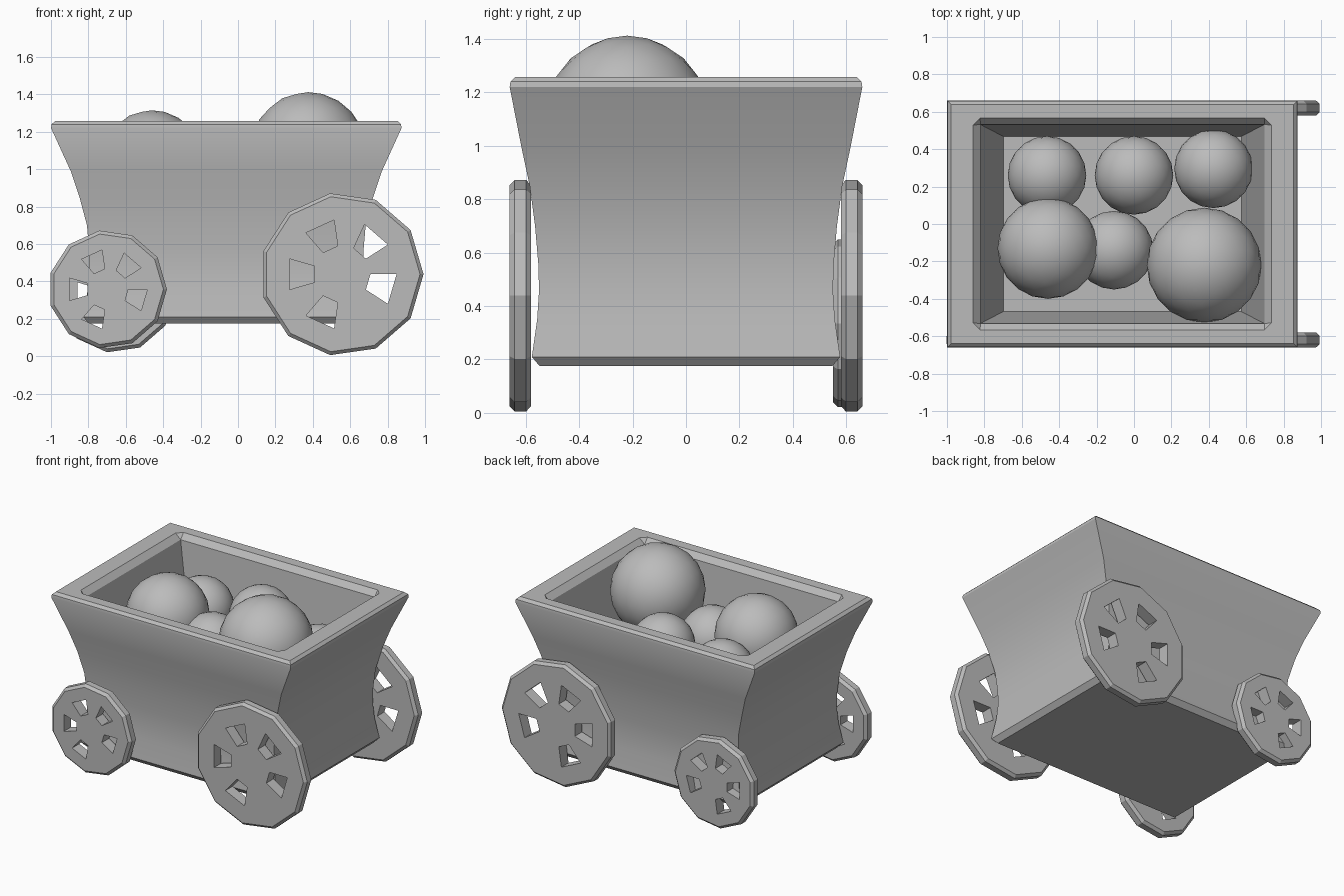
import bpy, bmesh
from math import cos, sin, pi
from mathutils import Vector

cube = bpy.data.objects.get("Cube")
if cube:
    bpy.data.objects.remove(cube)

grey = bpy.data.materials.new("plain_grey")
grey.use_nodes = True
grey.diffuse_color = (0.5, 0.5, 0.5, 1)
grey.node_tree.nodes["Principled BSDF"].inputs["Base Color"].default_value = (0.5, 0.5, 0.5, 1)


def finish(bm, name, location, smooth_angle=None):
    """Turn a bmesh into a named, coloured object."""
    bmesh.ops.recalc_face_normals(bm, faces=bm.faces)
    mesh = bpy.data.meshes.new(name)
    bm.to_mesh(mesh)
    bm.free()
    mesh.materials.append(grey)
    obj = bpy.data.objects.new(name, mesh)
    obj.location = location
    bpy.context.collection.objects.link(obj)
    if smooth_angle:
        bpy.ops.object.select_all(action='DESELECT')
        obj.select_set(True)
        bpy.context.view_layer.objects.active = obj
        bpy.ops.object.shade_smooth_by_angle(angle=smooth_angle)
    return obj


def rectangle(bm, half_x, half_y, z, cut=0):
    """Ring of eight vertices: a rectangle with its corners cut."""
    ring = []
    for sx, sy in ((1, 1), (-1, 1), (-1, -1), (1, -1)):
        ends = [(half_x, half_y - cut), (half_x - cut, half_y)]
        if sx * sy < 0:
            ends.reverse()
        ring += [bm.verts.new((sx * x, sy * y, z)) for x, y in ends]
    return ring


def cart_body():
    bm = bmesh.new()
    # half length, half width, height, corner cut: from the base up and down into the tray
    profile = [
        (0.735, 0.548, 0.175), (0.765, 0.577, 0.21), (0.742, 0.557, 0.35),
        (0.732, 0.55, 0.46), (0.733, 0.553, 0.56), (0.745, 0.565, 0.70),
        (0.785, 0.585, 0.85), (0.832, 0.615, 0.99), (0.937, 0.66, 1.22),
        (0.934, 0.657, 1.24), (0.915, 0.638, 1.258),
        (0.797, 0.566, 1.258, 0.037), (0.759, 0.532, 1.22), (0.636, 0.468, 0.55),
    ]
    rings = [rectangle(bm, *row) for row in profile]
    for low, high in zip(rings, rings[1:]):
        for i in range(8):
            j = (i + 1) % 8
            bm.faces.new((low[i], low[j], high[j], high[i]))
    bm.faces.new(rings[0])
    bm.faces.new(rings[-1])
    bmesh.ops.remove_doubles(bm, verts=bm.verts, dist=0.0005)
    finish(bm, "cart_body", (-0.0625, 0, 0), pi / 6)


def wheel(name, radius, x, y, z, sides=11, thickness=0.08, holes=(1, 3, 5, 7, 10)):
    """Flat disc with open sectors and a chamfered rim; y is its front face."""
    bm = bmesh.new()
    rings = []
    for share in (0.35, 0.67, 1):
        r = radius * share
        rings.append([bm.verts.new((r * cos(2 * pi * k / sides), 0, r * sin(2 * pi * k / sides)))
                      for k in range(sides)])
    bm.faces.new(rings[0])
    for level in range(2):
        inner, outer = rings[level], rings[level + 1]
        for k in range(sides):
            if level == 0 and k in holes:
                continue
            n = (k + 1) % sides
            bm.faces.new((inner[k], inner[n], outer[n], outer[k]))
    # thicken, then chamfer both rim loops
    moved = bmesh.ops.extrude_face_region(bm, geom=bm.faces[:], use_keep_orig=True)["geom"]
    for v in moved:
        if isinstance(v, bmesh.types.BMVert):
            v.co.y += thickness
    rim = [e for e in bm.edges
           if all(Vector((v.co.x, v.co.z)).length > radius * 0.99 for v in e.verts)
           and abs(e.verts[0].co.y - e.verts[1].co.y) < 0.001]
    bmesh.ops.bevel(bm, geom=rim, offset=0.018, segments=1, affect='EDGES')
    finish(bm, name, (x, y, z))


def ball(name, radius, location):
    bm = bmesh.new()
    bmesh.ops.create_icosphere(bm, subdivisions=3, radius=radius)
    finish(bm, name, location, pi / 3)


cart_body()

# wheels: a large pair and a small, slightly uneven pair
wheel("large_wheel_front", 0.437, 0.555, -0.66, 0.4385)
wheel("large_wheel_back", 0.437, 0.555, 0.58, 0.4385)
wheel("small_wheel_front", 0.317, -0.697, -0.66, 0.358)
wheel("small_wheel_back", 0.317, -0.655, 0.55, 0.335)

# cargo
ball("large_ball", 0.307, (0.375, -0.22, 1.105))
ball("medium_ball", 0.27, (-0.46, -0.13, 1.045))
small_spots = [(-0.465, 0.26, 0.94), (0, 0.26, 1.0), (0.425, 0.295, 0.82), (-0.107, -0.14, 0.93)]
for number, spot in enumerate(small_spots, 1):
    ball(f"small_ball_{number}", 0.21, spot)
